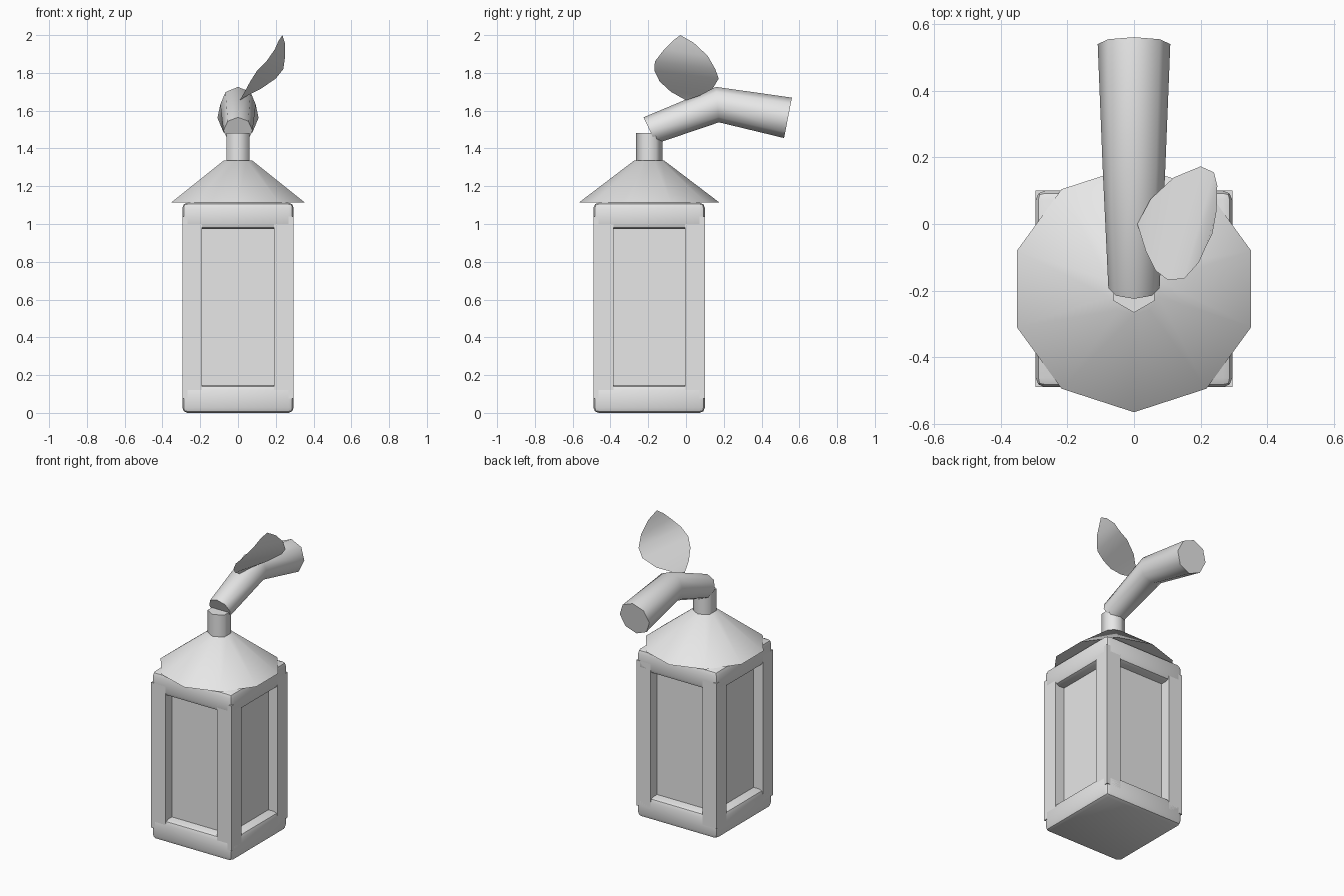
import bpy, bmesh, math
from mathutils import Vector

if "Cube" in bpy.data.objects:
    bpy.data.objects.remove(bpy.data.objects["Cube"])

CY = -0.195   # lantern axis in y
H = 0.295     # lantern half width

mat = bpy.data.materials.new("light_grey")
mat.diffuse_color = (0.8, 0.8, 0.8, 1)
mat.use_nodes = True
mat.node_tree.nodes["Principled BSDF"].inputs["Base Color"].default_value = mat.diffuse_color


def make(name, bm, smooth=None, fix=True):
    if fix:
        bmesh.ops.recalc_face_normals(bm, faces=bm.faces)
    me = bpy.data.meshes.new(name)
    bm.to_mesh(me)
    bm.free()
    me.materials.append(mat)
    ob = bpy.data.objects.new(name, me)
    bpy.context.scene.collection.objects.link(ob)
    if smooth:
        bpy.ops.object.select_all(action='DESELECT')
        ob.select_set(True)
        bpy.context.view_layer.objects.active = ob
        bpy.ops.object.shade_smooth_by_angle(angle=math.radians(smooth))
    return ob


def box(name, lo, hi, bevel=0):
    bm = bmesh.new()
    bmesh.ops.create_cube(bm, size=1)
    for v in bm.verts:
        v.co = Vector([(a + b) / 2 + c * (b - a) for a, b, c in zip(lo, hi, v.co)])
    if bevel:
        bmesh.ops.bevel(bm, geom=bm.edges[:], offset=bevel, segments=2,
                        profile=0.5, affect='EDGES')
    return make(name, bm, 40 if bevel else None)


def loft(name, rings, n, smooth):
    """Capped tube; each ring is (centre, axis_u, axis_v, radius)."""
    bm = bmesh.new()
    loops = []
    for c, u, v, r in rings:
        loops.append([bm.verts.new(Vector(c) + Vector(u) * r * math.sin(t) + Vector(v) * r * math.cos(t))
                      for t in (2 * math.pi * i / n for i in range(n))])
    for a, b in zip(loops, loops[1:]):
        for i in range(n):
            j = (i + 1) % n
            bm.faces.new((a[i], a[j], b[j], b[i]))
    bm.faces.new(loops[0])
    bm.faces.new(loops[-1])
    return make(name, bm, smooth)


# Lantern frame: bevelled slabs at bottom and top, square corner posts
box("lantern_base", (-H, CY - H, 0), (H, CY + H, 0.148), 0.028)
box("lantern_top", (-H, CY - H, 0.973), (H, CY + H, 1.113), 0.028)
for sx in (-1, 1):
    for sy in (-1, 1):
        xs = sorted((sx * 0.19, sx * H))
        ys = sorted((CY + sy * 0.19, CY + sy * H))
        side = ("left" if sx < 0 else "right") + ("_front" if sy < 0 else "_back")
        box("post_" + side, (xs[0], ys[0], 0.075), (xs[1], ys[1], 1.04))

# Recessed window panes
P = H - 0.068
box("window_panes", (-P, CY - P, 0.1), (P, CY + P, 1.02))

# Ten-sided roof and six-sided neck
X, Y = (1, 0, 0), (0, -1, 0)
loft("roof", [((0, CY, 1.115), X, Y, 0.37), ((0, CY, 1.337), X, Y, 0.078)], 10, 50)
loft("neck", [((0, CY, 1.32), X, Y, 0.071), ((0, CY, 1.483), X, Y, 0.071)], 6, 65)

# Bent branch
path = [(-0.192, 1.495, 0.077), (0.167, 1.632, 0.094), (0.54, 1.562, 0.109)]
tilt = [(-0.42, 0.9), (-0.08, 1.0), (0.19, 0.98)]
loft("branch", [((0, y, z), X, Vector((0, *t)).normalized(), r)
                for (y, z, r), t in zip(path, tilt)], 8, 50)

# Curved leaf: strips between matching points of its two edges
left = [(.035, -.08, 1.70), (.065, -.14, 1.755), (.1, -.167, 1.81),
        (.15, -.165, 1.86), (.195, -.115, 1.925), (.215, -.07, 1.97)]
right = [(.05, .075, 1.68), (.12, .14, 1.715), (.2, .173, 1.77),
         (.24, .155, 1.82), (.25, .115, 1.89), (.248, .04, 1.96)]
bm = bmesh.new()
base, tip = bm.verts.new((.01, 0, 1.655)), bm.verts.new((.235, -.03, 2.0))
L = [bm.verts.new(p) for p in left]
R = [bm.verts.new(p) for p in right]
bm.faces.new((base, R[0], L[0]))
for i in range(5):
    bm.faces.new((L[i], R[i], R[i + 1], L[i + 1]))
bm.faces.new((L[5], R[5], tip))
bmesh.ops.reverse_faces(bm, faces=bm.faces[:])
make("leaf", bm, 60, fix=False)
